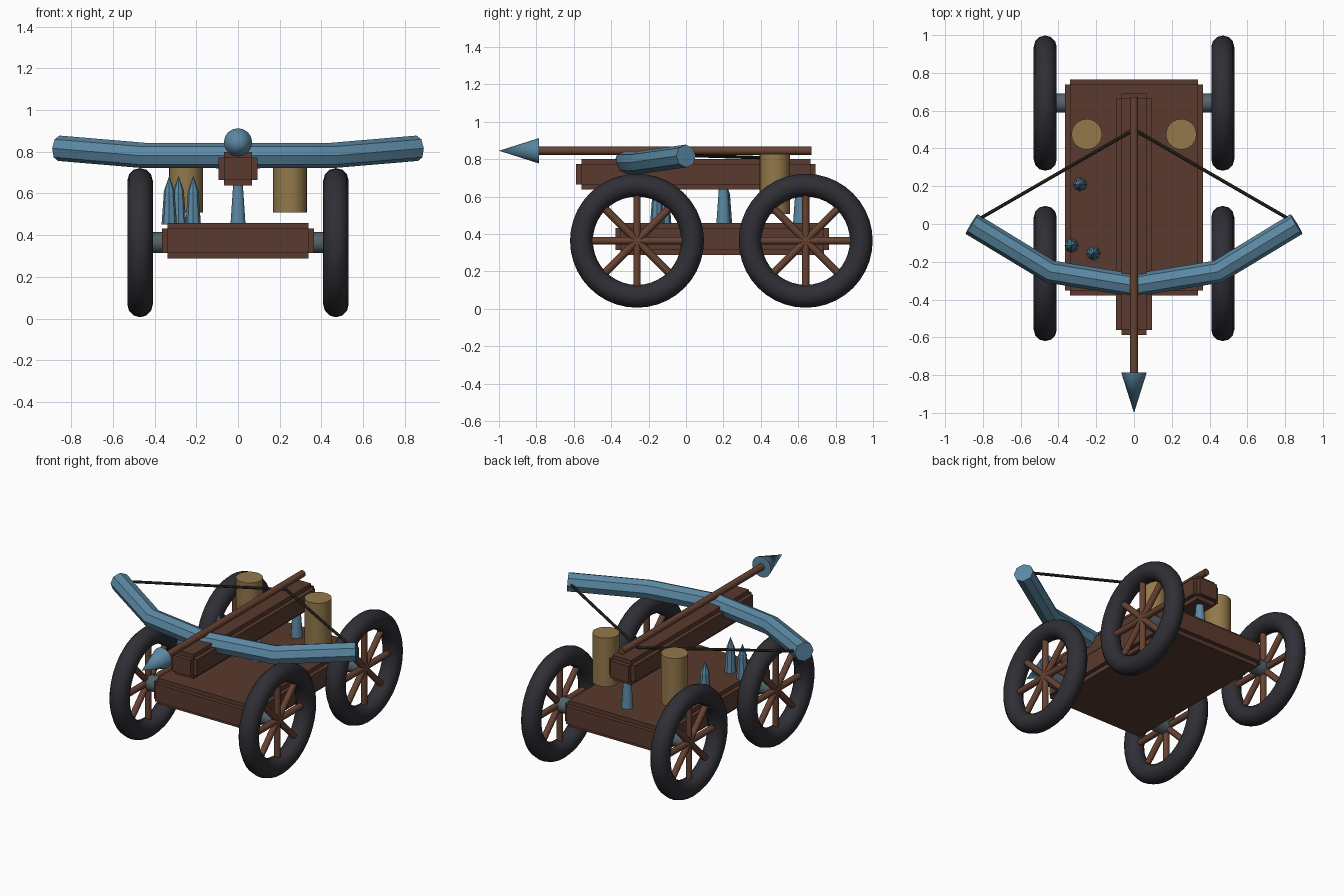
import bpy, math
from mathutils import Vector

if "Cube" in bpy.data.objects:
    bpy.data.objects.remove(bpy.data.objects["Cube"])


def mat(name, r, g, b):
    m = bpy.data.materials.new(name)
    m.diffuse_color = (r, g, b, 1)
    m.use_nodes = True
    m.node_tree.nodes["Principled BSDF"].inputs["Base Color"].default_value = m.diffuse_color
    return m


WOOD = mat("dark wood", 0.10, 0.042, 0.027)
SPOKE = mat("spoke wood", 0.135, 0.055, 0.032)
STEEL = mat("blue steel", 0.105, 0.25, 0.37)
RUBBER = mat("black tyre", 0.028, 0.028, 0.036)
TAN = mat("tan", 0.29, 0.19, 0.07)
AXLE = mat("grey iron", 0.09, 0.125, 0.15)
CORD = mat("dark cord", 0.03, 0.024, 0.016)


def finish(name, m, smooth=True):
    o = bpy.context.object
    o.name = name
    o.data.materials.clear()
    o.data.materials.append(m)
    if smooth:
        bpy.ops.object.shade_smooth_by_angle(angle=math.radians(40))
    return o


def rod(name, a, b, r1, m, r2=None, sides=12, smooth=True):
    """Cylinder or cone running from point a to point b."""
    a, b = Vector(a), Vector(b)
    d = b - a
    bpy.ops.mesh.primitive_cone_add(
        vertices=sides, radius1=r1, radius2=r1 if r2 is None else r2, depth=d.length,
        location=(a + b) / 2, rotation=d.to_track_quat('Z', 'Y').to_euler())
    return finish(name, m, smooth)


def box(name, lo, hi, m):
    lo, hi = Vector(lo), Vector(hi)
    bpy.ops.mesh.primitive_cube_add(size=1, location=(lo + hi) / 2)
    bpy.context.object.scale = hi - lo
    return finish(name, m, False)


def stepped_beam(name, lo, hi, step):
    """Three overlapping boxes, each proud of the others along one axis."""
    for axis, side in enumerate(("sides", "ends", "faces")):
        inset = Vector([0 if i == axis else step for i in range(3)])
        box(f"{name}_{side}", Vector(lo) + inset, Vector(hi) - inset, WOOD)


# Bed and stock
stepped_beam("bed", (-0.365, -0.378, 0.288), (0.365, 0.765, 0.458), 0.027)
stepped_beam("stock", (-0.094, -0.587, 0.638), (0.094, 0.692, 0.80), 0.027)

# Axles and wheels
for label, y in (("front", -0.262), ("rear", 0.64)):
    zc = 0.364
    rod(f"{label}_axle", (-0.46, y, zc), (0.46, y, zc), 0.05, AXLE)
    for side, x in (("left", -0.47), ("right", 0.47)):
        bpy.ops.mesh.primitive_torus_add(
            major_radius=0.297, minor_radius=0.061, major_segments=40, minor_segments=12,
            location=(x, y, zc), rotation=(0, math.pi / 2, 0))
        finish(f"{label}_{side}_tyre", RUBBER)
        for i in range(4):
            t = i * math.pi / 4
            v = Vector((0, math.cos(t), math.sin(t))) * 0.26
            c = Vector((x, y, zc))
            rod(f"{label}_{side}_spokes", c - v, c + v, 0.02, SPOKE, sides=10)

# Posts holding the stock
for y in (0.2, 0.61):
    rod("stock_post", (0, y, 0.45), (0, y, 0.65), 0.038, STEEL, 0.024, 10)

# Spare bolt heads standing on the bed
for x, y in ((-0.285, 0.21), (-0.33, -0.115), (-0.215, -0.155)):
    rod("spare_head_body", (x, y, 0.45), (x, y, 0.615), 0.037, STEEL, 0.025, 8)
    rod("spare_head_tip", (x, y, 0.605), (x, y, 0.685), 0.028, STEEL, 0, 8)

# Drums
for x in (-0.25, 0.25):
    rod("drum", (x, 0.475, 0.508), (x, 0.475, 0.828), 0.081, TAN, sides=24)

# Loaded bolt
rod("bolt_shaft", (0, -0.80, 0.845), (0, 0.672, 0.845), 0.022, SPOKE)
rod("bolt_head", (0, -0.785, 0.845), (0, -1.0, 0.845), 0.068, STEEL, 0, 16)

# Bow arms: a mitred tube along five points
curve = bpy.data.curves.new("bow", 'CURVE')
curve.dimensions = '3D'
curve.bevel_depth = 0.061
curve.bevel_resolution = 2
curve.use_fill_caps = True
spline = curve.splines.new('POLY')
path = [(-0.86, 0, 0.817), (-0.445, -0.252, 0.782), (0, -0.325, 0.782),
        (0.445, -0.252, 0.782), (0.86, 0, 0.817)]
spline.points.add(len(path) - 1)
for p, co in zip(spline.points, path):
    p.co = (*co, 1)
bow = bpy.data.objects.new("bow", curve)
bpy.context.collection.objects.link(bow)
bpy.ops.object.select_all(action='DESELECT')
bow.select_set(True)
bpy.context.view_layer.objects.active = bow
bpy.ops.object.convert(target='MESH')
finish("bow", STEEL)

# Bow string
for s in (-1, 1):
    rod("bow_string", (s * 0.84, 0.015, 0.82), (0, 0.5, 0.805), 0.009, CORD, sides=8)
